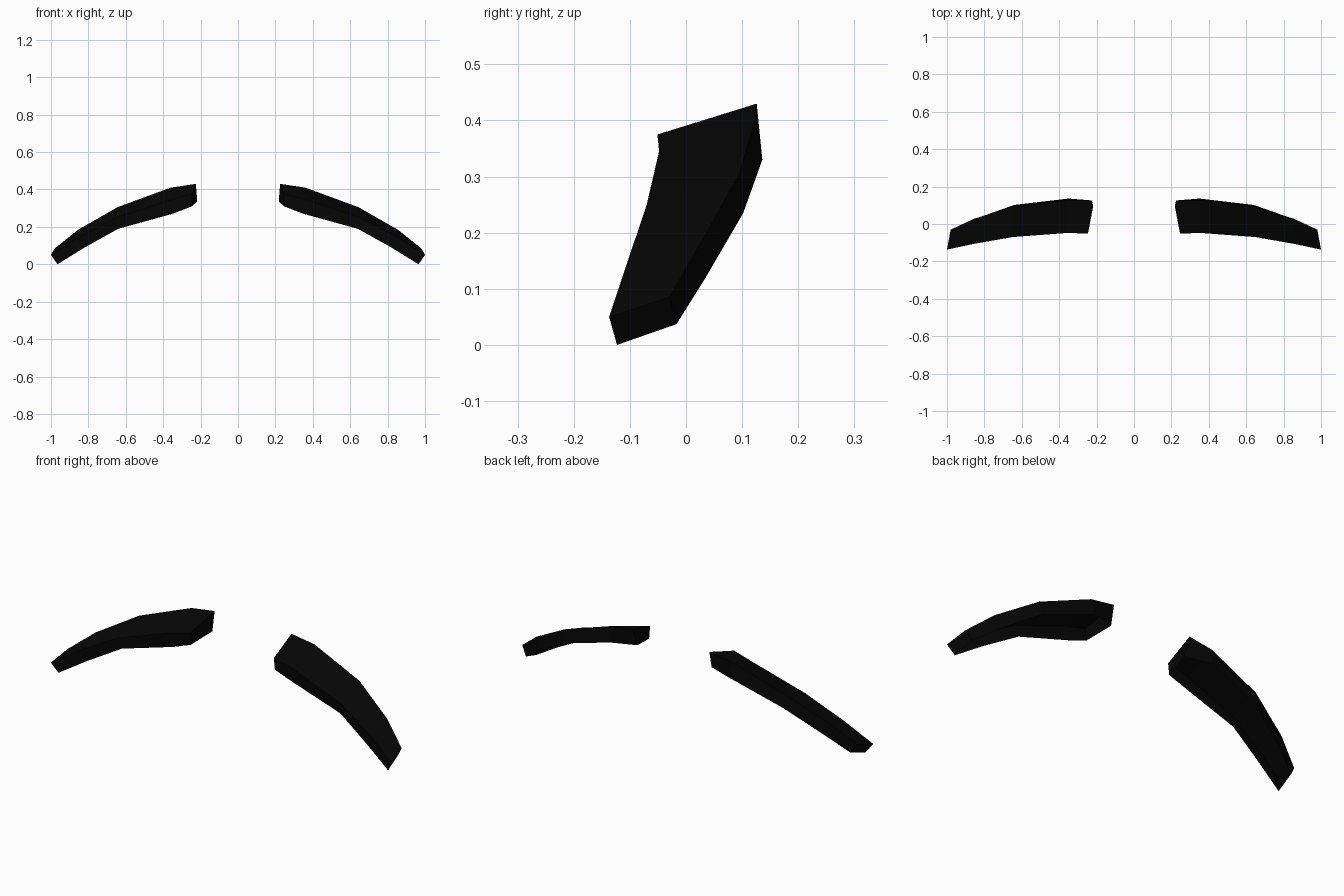
import bpy
import bmesh

cube = bpy.data.objects.get("Cube")
if cube:
    bpy.data.objects.remove(cube, do_unlink=True)

black = bpy.data.materials.new("soft_black")
black.use_nodes = True
colour = (0.0018, 0.0018, 0.0018, 1)
black.diffuse_color = colour
black.node_tree.nodes["Principled BSDF"].inputs["Base Color"].default_value = colour

# Cross-sections from inner to outer end:
# front bottom, front top, back top, back bottom
SECTIONS = [
    [(.246, -.043, .31), (.246, -.051, .375), (.225, .126, .43), (.218, .097, .336)],
    [(.35, -.04, .27), (.36, -.048, .345), (.36, .126, .41), (.35, .136, .33)],
    [(.64, -.058, .19), (.65, -.07, .25), (.645, .095, .305), (.64, .102, .235)],
    [(.82, -.095, .09), (.86, -.107, .14), (.855, .028, .185), (.83, .035, .12)],
    [(.965, -.123, 0), (1, -.137, .05), (.98, -.03, .085), (.95, -.017, .037)],
]


def build_eyebrow(name, side):
    """Loft a tapering shell, open along its underside, with closed ends."""
    bm = bmesh.new()
    rings = [[bm.verts.new((side * x, y, z)) for x, y, z in ring]
             for ring in SECTIONS]
    for a, b in zip(rings, rings[1:]):
        for i in range(len(a) - 1):
            bm.faces.new((a[i], a[i + 1], b[i + 1], b[i]))
    bm.faces.new(reversed(rings[0]))
    bm.faces.new(rings[-1])
    # Turn the faces outward on both sides
    if side > 0:
        bmesh.ops.reverse_faces(bm, faces=bm.faces)
    mesh = bpy.data.meshes.new(name)
    bm.to_mesh(mesh)
    bm.free()
    mesh.materials.append(black)
    obj = bpy.data.objects.new(name, mesh)
    bpy.context.collection.objects.link(obj)


# Mirrored pair
build_eyebrow("left_eyebrow", 1)
build_eyebrow("right_eyebrow", -1)
